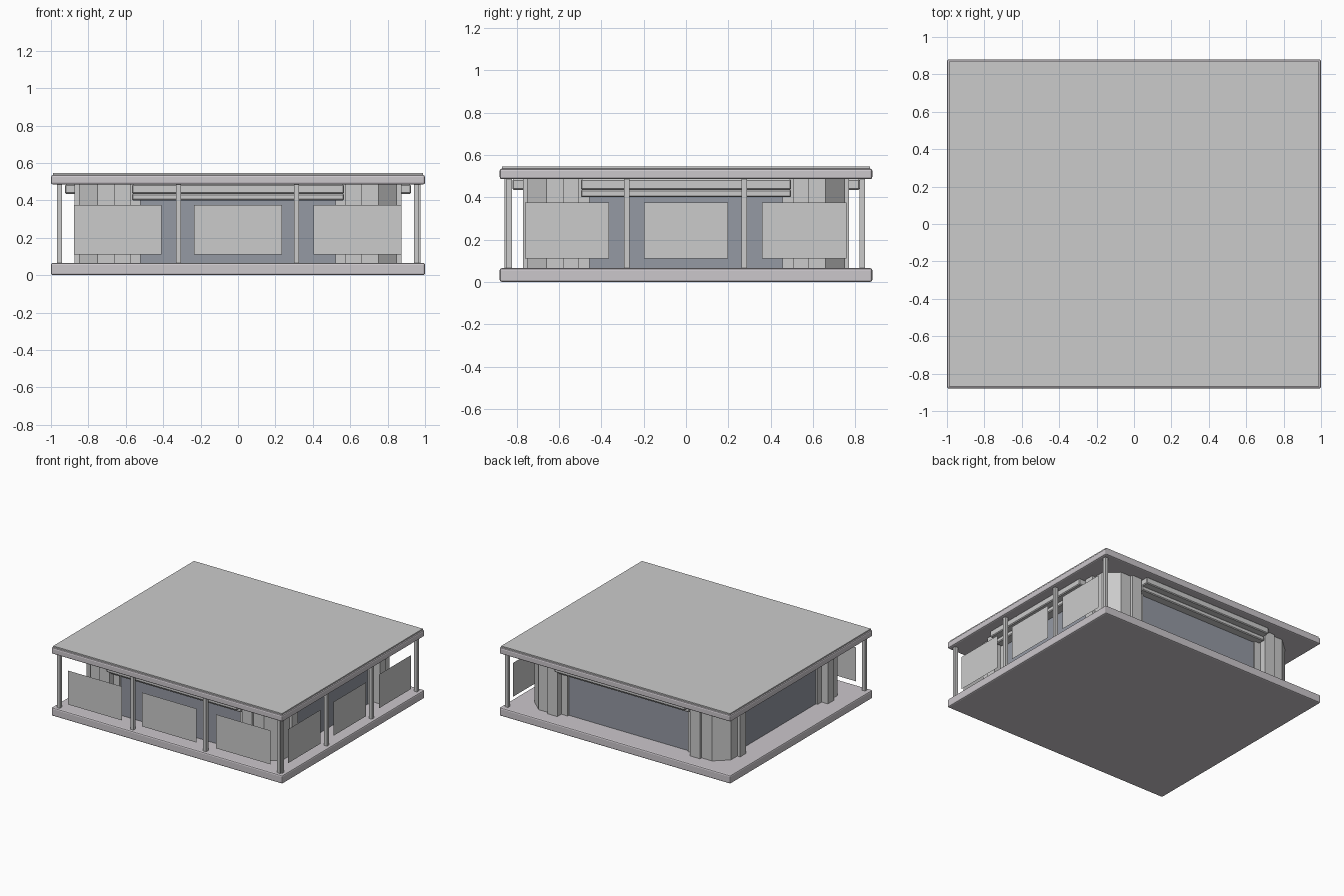
import bpy, bmesh
from mathutils import Vector

if "Cube" in bpy.data.objects:
    bpy.data.objects.remove(bpy.data.objects["Cube"])


def material(name, rgb):
    m = bpy.data.materials.new(name)
    m.diffuse_color = (*rgb, 1)
    m.use_nodes = True
    m.node_tree.nodes["Principled BSDF"].inputs["Base Color"].default_value = m.diffuse_color
    return m


LILAC = material("pale_lilac", (0.60, 0.57, 0.60))
BLUE = material("blue_grey_glass", (0.30, 0.32, 0.37))


def finish(bm, name, mat=None, bevel=0, segments=2):
    me = bpy.data.meshes.new(name)
    bmesh.ops.recalc_face_normals(bm, faces=bm.faces[:])
    bm.to_mesh(me)
    bm.free()
    ob = bpy.data.objects.new(name, me)
    bpy.context.collection.objects.link(ob)
    if mat:
        me.materials.append(mat)
    if bevel:
        mod = ob.modifiers.new("bevel", "BEVEL")
        mod.width, mod.segments = bevel, segments
    return ob


def box(name, lo, hi, mat=None, bevel=0, segments=2):
    lo, hi = Vector(lo), Vector(hi)
    bm = bmesh.new()
    bmesh.ops.create_cube(bm, size=1)
    for v in bm.verts:
        v.co = (lo + hi) / 2 + v.co * (hi - lo)
    return finish(bm, name, mat, bevel, segments)


def sheet(name, a, b, z0, z1):
    bm = bmesh.new()
    bm.faces.new([bm.verts.new((*p, z)) for p, z in ((a, z0), (b, z0), (b, z1), (a, z1))])
    return finish(bm, name)


FLOOR, CEIL = 0.065, 0.485

# Floor slab, roof slab and thin roof covering
box("floor_slab", (-1, -0.88, 0), (1, 0.88, FLOOR), LILAC, 0.01)
box("roof_slab", (-1, -0.88, CEIL), (1, 0.88, 0.535), LILAC, 0.01)
box("roof_cover", (-0.99, -0.87, 0.53), (0.99, 0.87, 0.545))

# Four corner piers: chamfered corner, raised jambs, inner reveals
pier = [(0.52, 0.65), (0.52, 0.72), (0.575, 0.72), (0.575, 0.77), (0.66, 0.77),
        (0.66, 0.75), (0.75, 0.75), (0.85, 0.66), (0.85, 0.58), (0.875, 0.58),
        (0.875, 0.505), (0.82, 0.505), (0.82, 0.457), (0.75, 0.457)]
for sx in (-1, 1):
    for sy in (-1, 1):
        bm = bmesh.new()
        face = bm.faces.new([bm.verts.new((x * sx, y * sy, FLOOR)) for x, y in pier])
        top = bmesh.ops.extrude_face_region(bm, geom=[face])["geom"]
        verts = [g for g in top if isinstance(g, bmesh.types.BMVert)]
        bmesh.ops.translate(bm, verts=verts, vec=(0, 0, CEIL - FLOOR))
        finish(bm, "corner_pier")

# Recessed glazed walls with stepped canopies above, on all four sides
for s in (-1, 1):
    box("long_wall", (-0.53, s * 0.66, FLOOR), (0.53, s * 0.705, CEIL), BLUE)
    box("side_wall", (s * 0.76, -0.47, FLOOR), (s * 0.805, 0.47, CEIL), BLUE)
    for out, z0, z1 in ((0.05, 0.435, CEIL), (0, 0.40, 0.435)):
        box("long_canopy", (-0.567, s * 0.68, z0), (0.567, s * (0.77 + out), z1), None, 0.006, 1)
        box("side_canopy", (s * 0.78, -0.497, z0), (s * (0.875 + out), 0.497, z1), None, 0.006, 1)

# Slim posts along the front and right edges
R = 0.013
posts = [("front_post", x, -0.845) for x in (-0.954, -0.318, 0.313, 0.953)]
posts += [("right_post", 0.962, y) for y in (-0.835, -0.279, 0.274, 0.832)]
for name, x, y in posts:
    box(name, (x - R, y - R, FLOOR), (x + R, y + R, CEIL))

# Hanging panels between the posts
for c in (-0.643, 0, 0.64):
    sheet("front_panel", (c - 0.235, -0.85), (c + 0.235, -0.85), 0.11, 0.375)
for c in (-0.562, 0, 0.558):
    sheet("right_panel", (0.967, c - 0.199), (0.967, c + 0.199), 0.11, 0.375)
